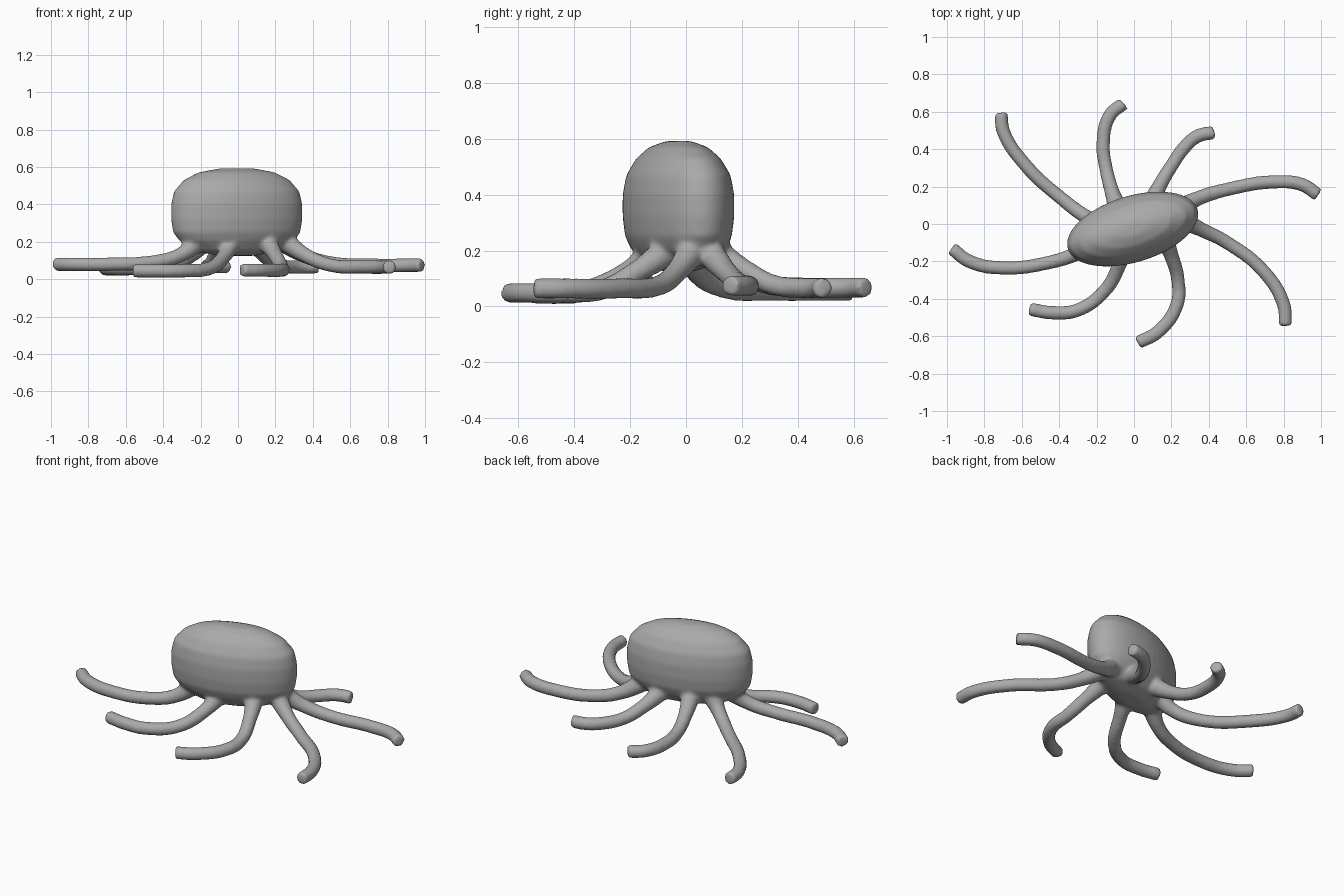
import bpy, bmesh, math
from mathutils import Matrix

if "Cube" in bpy.data.objects:
    bpy.data.objects.remove(bpy.data.objects["Cube"])

skin = bpy.data.materials.new("grey_skin")
skin.diffuse_color = (0.4, 0.4, 0.4, 1)
skin.use_nodes = True
skin.node_tree.nodes["Principled BSDF"].inputs["Base Color"].default_value = skin.diffuse_color

# Body: stacked elliptical rings (height, half length, half width)
RINGS = [(.125, .10, .05), (.15, .23, .11), (.205, .318, .148), (.25, .352, .168),
         (.32, .363, .177), (.40, .363, .177), (.47, .347, .164), (.53, .293, .13),
         (.57, .215, .088), (.592, .10, .035)]
SIDES = 48
bm = bmesh.new()
loops = []
for z, a, b in RINGS:
    loops.append([bm.verts.new((a * math.cos(t), b * math.sin(t), z))
                  for t in (2 * math.pi * i / SIDES for i in range(SIDES))])
for lo, hi in zip(loops, loops[1:]):
    for i in range(SIDES):
        j = (i + 1) % SIDES
        bm.faces.new((lo[i], lo[j], hi[j], hi[i]))
bm.faces.new(loops[0][::-1])
bm.faces.new(loops[-1])
bm.transform(Matrix.Translation((-0.007, -0.027, 0)) @ Matrix.Rotation(math.radians(17), 4, 'Z'))
mesh = bpy.data.meshes.new("octopus")
bm.to_mesh(mesh)
bm.free()
body = bpy.data.objects.new("octopus", mesh)
bpy.context.collection.objects.link(body)


# Tentacle: rests at one height, then climbs to its root under the body
def add_arm(name, rest, *points):
    curve = bpy.data.curves.new(name, 'CURVE')
    curve.dimensions = '3D'
    curve.bevel_depth = 0.037
    curve.bevel_resolution = 6
    curve.use_fill_caps = True
    spline = curve.splines.new('BEZIER')
    spline.bezier_points.add(len(points) - 1)
    climb = {1: (0.21, 1.5), 2: (0.128, 1.08), 3: (rest + 0.012, 1.0)}
    for i, (p, (x, y)) in enumerate(zip(spline.bezier_points, points)):
        z, p.radius = climb.get(len(points) - i, (rest, 1.0))
        p.co = (x, y, z)
        p.handle_left_type = p.handle_right_type = 'AUTO'
    arm = bpy.data.objects.new(name, curve)
    bpy.context.collection.objects.link(arm)
    return arm


arms = [
    add_arm("left_tentacle", .08, (-.975, -.13), (-.88, -.2), (-.7, -.235),
            (-.45, -.205), (-.31, -.16), (-.2, -.1)),
    add_arm("back_left_tentacle", .056, (-.71, .595), (-.7, .5), (-.58, .315),
            (-.38, .13), (-.25, .035), (-.17, 0)),
    add_arm("back_tentacle", .068, (-.055, .645), (-.13, .58), (-.165, .42),
            (-.148, .29), (-.12, .18), (-.08, .06)),
    add_arm("back_right_tentacle", .066, (.43, .49), (.34, .47), (.27, .41),
            (.2, .31), (.14, .21), (.08, .08)),
    add_arm("right_tentacle", .074, (.985, .155), (.9, .21), (.75, .225),
            (.5, .185), (.35, .14), (.22, .07)),
    add_arm("front_right_tentacle", .064, (.81, -.545), (.8, -.43), (.69, -.25),
            (.49, -.095), (.36, -.03), (.24, .03)),
    add_arm("front_tentacle", .048, (.02, -.635), (.13, -.575), (.23, -.43),
            (.235, -.3), (.2, -.17), (.15, -.05)),
    add_arm("front_left_tentacle", .045, (-.56, -.455), (-.43, -.475), (-.3, -.46),
            (-.155, -.355), (-.07, -.2), (-.03, -.1)),
]

# Merge everything into one soft skin
bpy.ops.object.select_all(action='DESELECT')
for arm in arms:
    arm.select_set(True)
bpy.context.view_layer.objects.active = arms[0]
bpy.ops.object.convert(target='MESH')
body.select_set(True)
bpy.context.view_layer.objects.active = body
bpy.ops.object.join()
body.data.materials.clear()
body.data.materials.append(skin)
remesh = body.modifiers.new("merge", 'REMESH')
remesh.mode = 'VOXEL'
remesh.voxel_size = 0.011
remesh.use_smooth_shade = True
soften = body.modifiers.new("soften", 'SMOOTH')
soften.factor = 0.5
soften.iterations = 8
for modifier in ("merge", "soften"):
    bpy.ops.object.modifier_apply(modifier=modifier)
bpy.ops.object.shade_smooth()
